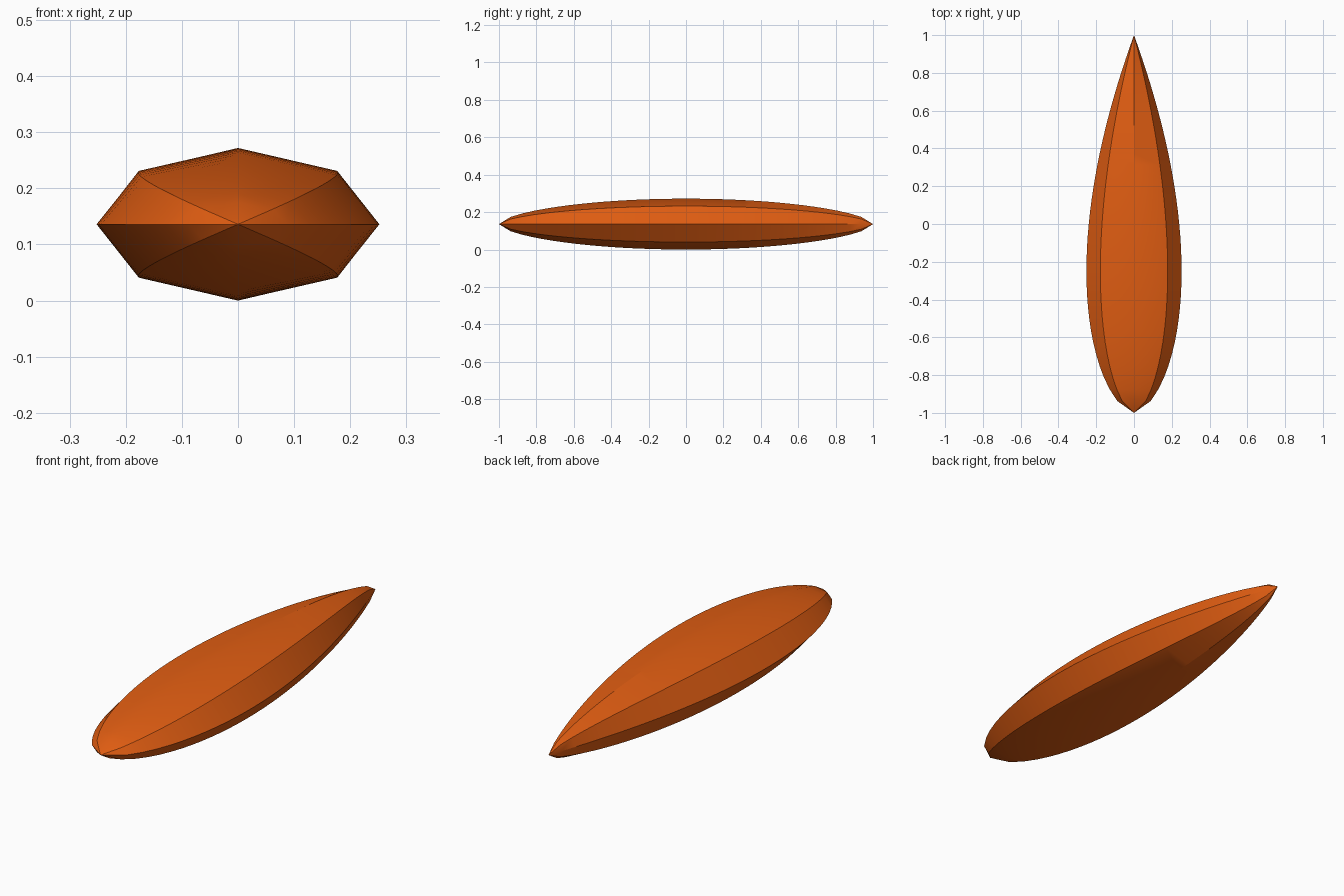
import bpy, bmesh, math

if "Cube" in bpy.data.objects:
    bpy.data.objects.remove(bpy.data.objects["Cube"], do_unlink=True)

# Burnt orange finish
orange = bpy.data.materials.new("burnt orange")
color = (0.75, 0.11, 0.006, 1)
orange.use_nodes = True
orange.diffuse_color = color
orange.node_tree.nodes["Principled BSDF"].inputs["Base Color"].default_value = color

SIDES, STEPS = 8, 32
HALF_WIDTH, HALF_HEIGHT = 0.252, 0.136
WIDEST = 0.375


def width_at(s):
    # Blunt nose, slender tail
    return HALF_WIDTH * (s / WIDEST) ** 0.6 * (1 - s) / (1 - WIDEST)


def height_at(s):
    return HALF_HEIGHT * (4 * s * (1 - s)) ** 0.6


# Eight-sided tapered hull, lofted from nose to tail
bm = bmesh.new()
rings = []
for i in range(1, STEPS):
    s = i / STEPS
    ring = []
    for k in range(SIDES):
        a = math.tau * k / SIDES
        ring.append(bm.verts.new((width_at(s) * math.cos(a), 2 * s - 1,
                                  HALF_HEIGHT + height_at(s) * math.sin(a))))
    rings.append(ring)
nose = bm.verts.new((0, -1, HALF_HEIGHT))
tail = bm.verts.new((0, 1, HALF_HEIGHT))
for k in range(SIDES):
    n = (k + 1) % SIDES
    for a, b in zip(rings, rings[1:]):
        bm.faces.new((a[k], a[n], b[n], b[k]))
    bm.faces.new((nose, rings[0][n], rings[0][k]))
    bm.faces.new((tail, rings[-1][k], rings[-1][n]))
bmesh.ops.recalc_face_normals(bm, faces=bm.faces)
mesh = bpy.data.meshes.new("hull")
bm.to_mesh(mesh)
bm.free()
mesh.materials.append(orange)
hull = bpy.data.objects.new("hull", mesh)
bpy.context.collection.objects.link(hull)

# Smooth along the length, crisp along the ridges
bpy.ops.object.select_all(action="DESELECT")
hull.select_set(True)
bpy.context.view_layer.objects.active = hull
bpy.ops.object.shade_smooth_by_angle(angle=math.radians(30))
